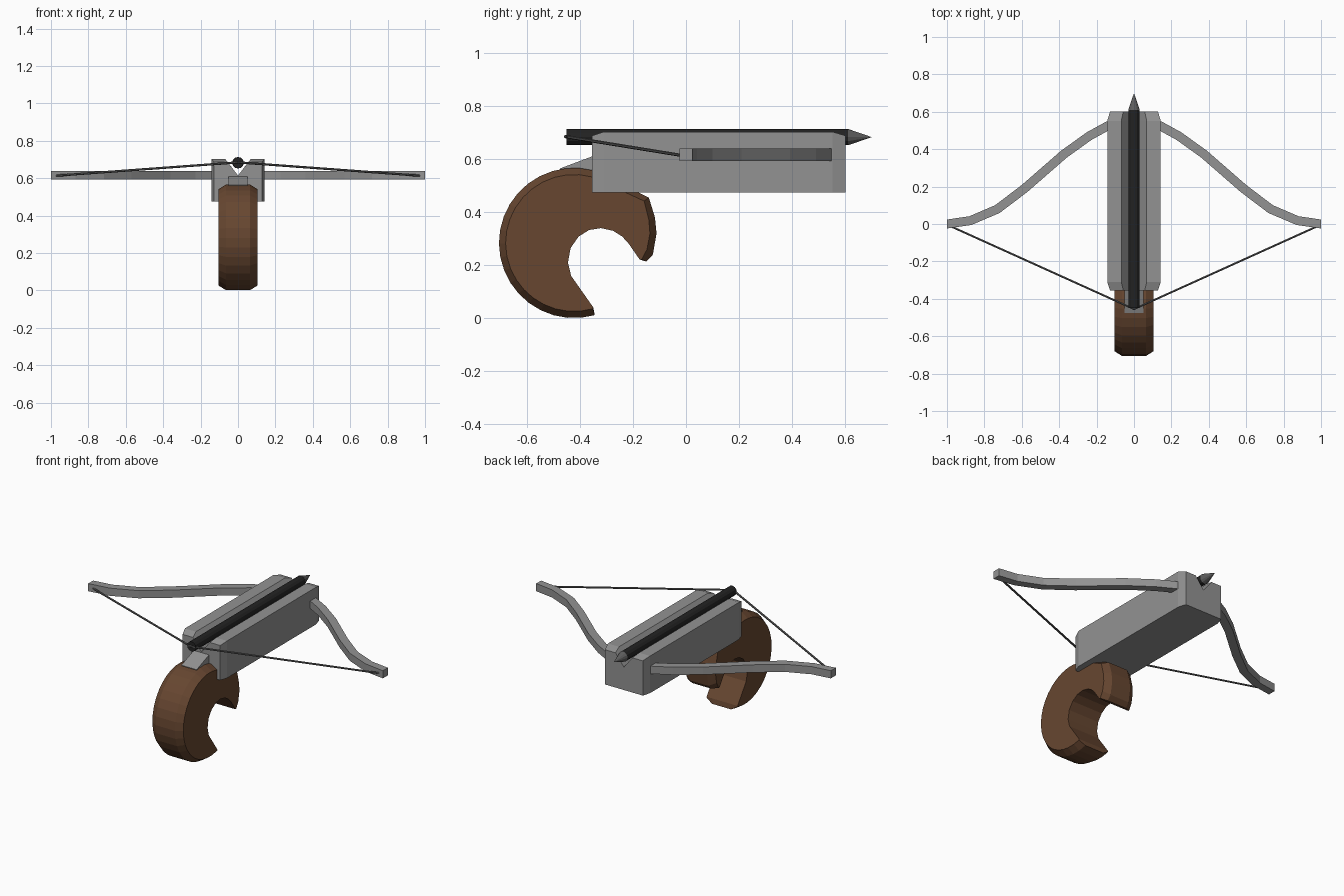
import bpy, bmesh, math
from mathutils import Vector

if "Cube" in bpy.data.objects:
    bpy.data.objects.remove(bpy.data.objects["Cube"])


def material(name, rgb):
    m = bpy.data.materials.new(name)
    m.diffuse_color = (*rgb, 1)
    m.use_nodes = True
    m.node_tree.nodes["Principled BSDF"].inputs["Base Color"].default_value = m.diffuse_color
    return m


wood = material("brown_wood", (0.135, 0.062, 0.03))
black = material("black_metal", (0.016, 0.016, 0.016))
cord = material("dark_cord", (0.11, 0.11, 0.11))
grey = material("grey_metal", (0.29, 0.29, 0.29))


def loft(name, sections, mat=grey):
    """Skin matching cross-sections and cap both ends."""
    bm = bmesh.new()
    rings = [[bm.verts.new(p) for p in s] for s in sections]
    n = len(rings[0])
    for a, b in zip(rings, rings[1:]):
        for i in range(n):
            j = (i + 1) % n
            bm.faces.new((a[i], a[j], b[j], b[i]))
    bm.faces.new(rings[0][::-1])
    bm.faces.new(rings[-1])
    bmesh.ops.recalc_face_normals(bm, faces=bm.faces)
    me = bpy.data.meshes.new(name)
    bm.to_mesh(me)
    bm.free()
    ob = bpy.data.objects.new(name, me)
    bpy.context.collection.objects.link(ob)
    me.materials.append(mat)
    return ob


def rod(name, a, b, r1, r2, sides, mat):
    a, b = Vector(a), Vector(b)
    d = b - a
    bpy.ops.mesh.primitive_cone_add(vertices=sides, radius1=r1, radius2=r2,
                                    depth=d.length, location=(a + b) / 2,
                                    rotation=d.to_track_quat('Z', 'Y').to_euler())
    ob = bpy.context.object
    ob.name = name
    ob.data.materials.append(mat)


# Stock: grooved block with tapered ends
def stock_section(y, w, top, groove):
    pts = [(-w, 0.475), (w, 0.475), (w, top), (groove, top), (0, 0.615),
           (-groove, top), (-w, top)]
    return [(x, y, z) for x, z in pts]


loft("stock", [stock_section(-0.355, 0.128, 0.688, 0.057),
               stock_section(-0.31, 0.143, 0.703, 0.068),
               stock_section(0.552, 0.143, 0.703, 0.068),
               stock_section(0.602, 0.128, 0.688, 0.057)])

# Bow limbs: rectangular section swept along an S curve
path = [(0.08, 0.545), (0.14, 0.525), (0.24, 0.47), (0.375, 0.373), (0.585, 0.19),
        (0.73, 0.08), (0.875, 0.018), (1.0, 0.0)]
for side, label in ((1, "right"), (-1, "left")):
    sections = []
    for i, p in enumerate(path):
        p = Vector(p)
        t = Vector(path[min(i + 1, len(path) - 1)]) - Vector(path[max(i - 1, 0)])
        if i == len(path) - 1:
            t = Vector((1, 0))
        nrm = Vector((-t.y, t.x)).normalized() * 0.024
        sections.append([(side * (p.x + s * nrm.x), p.y + s * nrm.y, z)
                         for s, z in ((-1, 0.593), (1, 0.593), (1, 0.64), (-1, 0.64))])
    loft(label + "_limb", sections)
    # Bow string half
    rod(label + "_string", (side * 0.985, -0.01, 0.613), (0, -0.455, 0.685),
        0.006, 0.006, 6, cord)

# Bolt shaft and head
rod("bolt_shaft", (0, -0.45, 0.683), (0, 0.612, 0.683), 0.03, 0.03, 12, black)
rod("bolt_head", (0, 0.61, 0.683), (0, 0.70, 0.683), 0.031, 0, 12, cord)

# Hooked grip: C profile with chamfered outer rim
inner = [(-0.175, 0.222), (-0.215, 0.28), (-0.24, 0.308), (-0.275, 0.33), (-0.32, 0.34),
         (-0.365, 0.333), (-0.405, 0.308), (-0.435, 0.265), (-0.445, 0.21),
         (-0.433, 0.16), (-0.35, 0.042)]


def grip_section(x, r, hook):
    angles = [math.radians(-74 - i * 211 / 20) for i in range(21)]
    arc = [(-0.422 + r * math.cos(a), 0.284 + r * math.sin(a)) for a in angles]
    return [(x, y, z) for y, z in arc + hook + inner]


full = [(-0.14, 0.455), (-0.117, 0.38), (-0.111, 0.32), (-0.125, 0.24), (-0.15, 0.214)]
inset = [(-0.158, 0.442), (-0.14, 0.37), (-0.136, 0.32), (-0.147, 0.26), (-0.167, 0.222)]
loft("grip", [grip_section(-0.105, 0.258, inset), grip_section(-0.065, 0.283, full),
              grip_section(0.065, 0.283, full), grip_section(0.105, 0.258, inset)], wood)

# Wedge joining grip to stock
wedge = [(-0.475, 0.565), (-0.355, 0.61), (-0.31, 0.61), (-0.31, 0.5), (-0.46, 0.5)]
loft("grip_wedge", [[(x, y, z) for y, z in wedge] for x in (-0.052, 0.052)])
